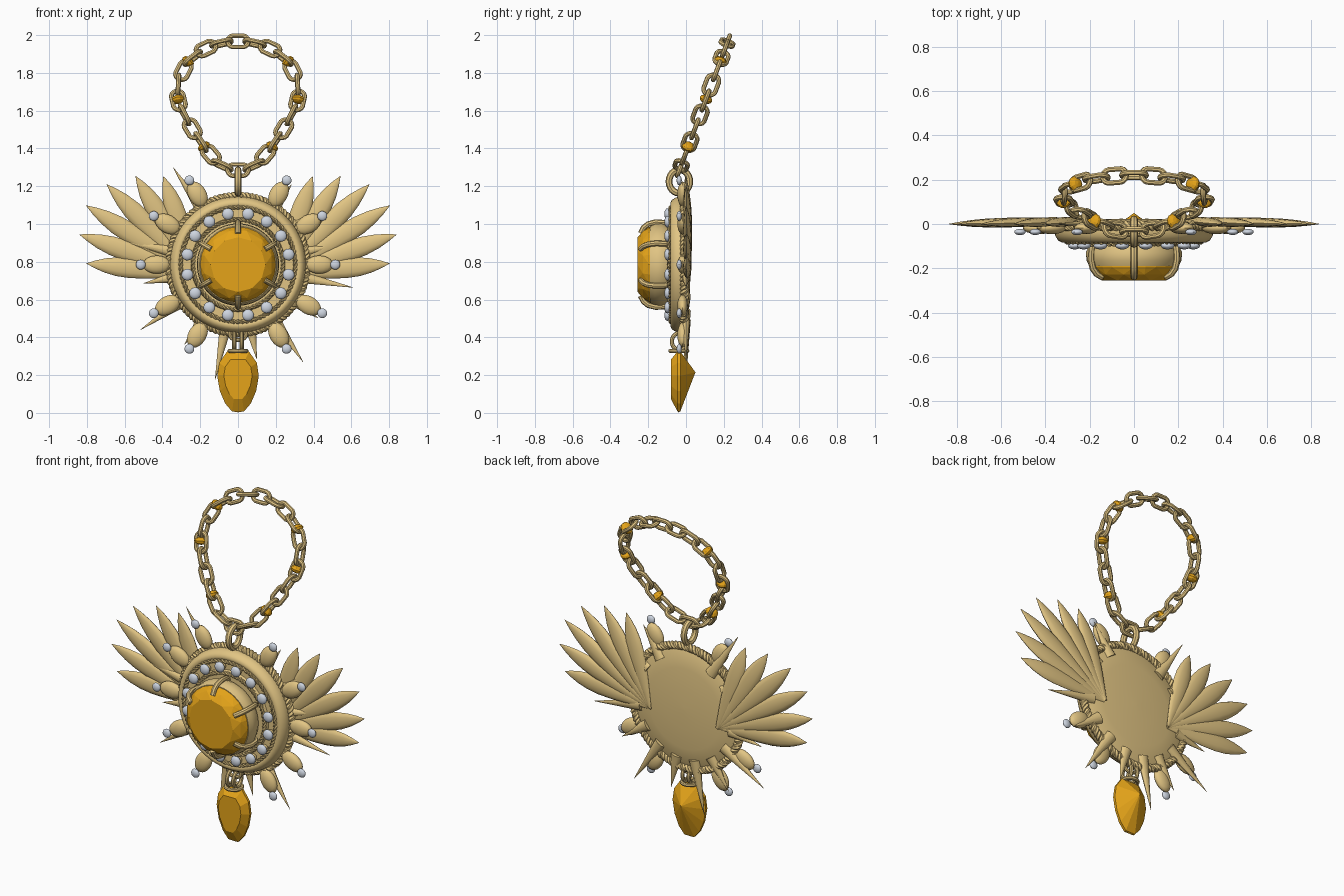
import bpy, bmesh
from math import sin, cos, pi, radians
from mathutils import Vector, Matrix

if "Cube" in bpy.data.objects:
    bpy.data.objects.remove(bpy.data.objects["Cube"])

CZ = 0.785  # medallion centre height


def material(name, rgb):
    m = bpy.data.materials.new(name)
    m.diffuse_color = (*rgb, 1)
    m.use_nodes = True
    m.node_tree.nodes["Principled BSDF"].inputs["Base Color"].default_value = m.diffuse_color
    return m


GOLD = material("gold", (0.76, 0.56, 0.23))
AMBER = material("amber", (0.78, 0.37, 0.01))
PEARL = material("pale_stone", (0.62, 0.67, 0.75))


def add(name, mesh, mat, matrix=None, smooth=True):
    if not mesh.materials:
        mesh.materials.append(mat)
    if smooth:
        mesh.shade_smooth()
        mesh.set_sharp_from_angle(angle=radians(40))
    ob = bpy.data.objects.new(name, mesh)
    bpy.context.collection.objects.link(ob)
    if matrix:
        ob.matrix_world = matrix
    return ob


def loft(name, rings, mat, closed=False, smooth=True, matrix=None):
    """Skin a list of equal-sized vertex rings; cap the ends unless closed."""
    bm = bmesh.new()
    vs = [[bm.verts.new(p) for p in r] for r in rings]
    n = len(vs[0])
    for i in range(len(vs) if closed else len(vs) - 1):
        a, b = vs[i], vs[(i + 1) % len(vs)]
        for j in range(n):
            bm.faces.new((a[j], a[(j + 1) % n], b[(j + 1) % n], b[j]))
    if not closed:
        bm.faces.new(vs[0][::-1])
        bm.faces.new(vs[-1])
    bmesh.ops.recalc_face_normals(bm, faces=bm.faces)
    me = bpy.data.meshes.new(name)
    bm.to_mesh(me)
    bm.free()
    return add(name, me, mat, matrix, smooth)


def lathe(name, prof, mat=GOLD, n=64):
    return loft(name, [[(r * cos(2 * pi * k / n), y, CZ + r * sin(2 * pi * k / n))
                        for k in range(n)] for r, y in prof], mat)


def tube_mesh(name, paths, r, closed=True, res=1):
    cu = bpy.data.curves.new(name, 'CURVE')
    cu.dimensions = '3D'
    cu.bevel_depth, cu.bevel_resolution, cu.use_fill_caps = r, res, True
    for pts in paths:
        s = cu.splines.new('POLY')
        s.points.add(len(pts) - 1)
        for p, q in zip(s.points, pts):
            p.co = (*q, 1)
        s.use_cyclic_u = closed
    tmp = bpy.data.objects.new(name, cu)
    me = bpy.data.meshes.new_from_object(tmp)
    bpy.data.objects.remove(tmp)
    return me


def ball(name, loc, scale, mat, rot=0, seg=16, rings=10, smooth=True, matrix=None):
    bm = bmesh.new()
    bmesh.ops.create_uvsphere(bm, u_segments=seg, v_segments=rings, radius=1)
    bm.transform(Matrix.Diagonal((*scale, 1)))
    me = bpy.data.meshes.new(name)
    bm.to_mesh(me)
    bm.free()
    m = matrix or Matrix.Translation(loc) @ Matrix.Rotation(-rot, 4, 'Y')
    return add(name, me, mat, m, smooth)


def hull(name, pts, mat):
    bm = bmesh.new()
    for p in pts:
        bm.verts.new(p)
    bmesh.ops.convex_hull(bm, input=bm.verts)
    me = bpy.data.meshes.new(name)
    bm.to_mesh(me)
    bm.free()
    return add(name, me, mat, None, False)


def polar(r, a, y):
    return Vector((r * cos(a), y, CZ + r * sin(a)))


def circle(r, y, n, off=0):
    return [polar(r, 2 * pi * (k + off) / n, y) for k in range(n)]


def rope(name, R, y, r, twists, n):
    paths = []
    for s in (0, pi):
        pts = []
        for k in range(n):
            a = 2 * pi * k / n
            pts.append(polar(R + r * cos(twists * a + s), a, y + r * sin(twists * a + s)))
        paths.append(pts)
    add(name, tube_mesh(name, paths, r * 1.05), GOLD)


# Medallion body: shallow domed back, raised rim, stone channel
lathe("medallion", [(0.001, 0.024), (0.12, 0.022), (0.24, 0.014), (0.33, 0.003), (0.355, -0.01),
                    (0.36, -0.03), (0.355, -0.055), (0.342, -0.075), (0.327, -0.083),
                    (0.312, -0.08), (0.302, -0.068), (0.25, -0.068), (0.24, -0.09), (0.001, -0.09)])
rope("outer_rope", 0.362, -0.008, 0.012, 48, 576)
rope("channel_rope", 0.303, -0.08, 0.006, 40, 400)
rope("inner_rope", 0.238, -0.09, 0.006, 36, 360)

# Bezel cup, centre gem and prongs
lathe("bezel_cup", [(0.17, -0.085), (0.205, -0.1), (0.218, -0.13), (0.214, -0.165),
                    (0.203, -0.19), (0.18, -0.19)])
hull("centre_gem", circle(0.2, -0.18, 24) + circle(0.2, -0.195, 24) + circle(0.183, -0.228, 12, 0.5)
     + circle(0.145, -0.256, 12) + circle(0.1, -0.13, 12), AMBER)
for k in range(6):
    a = radians(30 + 60 * k)
    pts = [polar(r, a, y) for r, y in ((0.2, -0.085), (0.222, -0.11), (0.225, -0.16),
                                       (0.215, -0.2), (0.195, -0.225), (0.165, -0.24))]
    add("prong", tube_mesh("prong", [pts], 0.015, False, 2), GOLD)

# Ring of sixteen stones
for k in range(16):
    a = radians(11.25 + 22.5 * k)
    ball("ring_stone", polar(0.273, a, -0.098), (0.031, 0.017, 0.031), PEARL, a)
    ball("stone_seat", polar(0.273, a, -0.078), (0.024, 0.02, 0.024), GOLD, a, 10, 6)

# Leaf-shaped buds tipped with stones
for k in range(12):
    if k in (3, 9):
        continue
    a = radians(30 * k)
    ball("bud", polar(0.43, a, -0.018), (0.073, 0.028, 0.048), GOLD, a)
    ball("bud_stone", polar(0.515, a, -0.036), (0.026, 0.014, 0.026), PEARL, a)

# Sun-ray spikes, alternating long and short
for k in range(16):
    if k in (3, 4):
        continue
    a = radians(11.25 + 22.5 * k)
    L = 0.62 if k % 2 else 0.51
    side = Vector((-sin(a), 0, cos(a)))
    rings = []
    for r, w in ((0.3, 0.036), (L, 0.001)):
        rings.append([polar(r, a, 0) + side * w * cos(t * pi / 6) + Vector((0, w * 0.7 * sin(t * pi / 6), 0))
                      for t in range(12)])
    loft("spike", rings, GOLD)

# Wings: six feathers per side fanning from one pivot
for s in (1, -1):
    for i, L in enumerate((0.585, 0.655, 0.69, 0.675, 0.615, 0.55)):
        a = radians(6 + 13.1 * i)
        d, side = Vector((cos(a), 0, sin(a))), Vector((-sin(a), 0, cos(a)))
        rings = []
        for t, w in ((0, 0.008), (0.15, 0.022), (0.3, 0.036), (0.45, 0.047), (0.6, 0.053), (0.72, 0.05),
                     (0.83, 0.038), (0.92, 0.021), (1, 0.001)):
            c = Vector((0.22, 0.014 * (1 - t) + 0.002 * i * (1 - t), 0.73)) + d * L * t
            ring = [c + side * w * cos(j * pi / 6) + Vector((0, w * 0.4 * sin(j * pi / 6), 0))
                    for j in range(12)]
            rings.append([(p.x * s, p.y, p.z) for p in ring])
        loft("feather", rings, GOLD)


def oval(cx, cy, cz, rx, ry, rz, n=24):
    """Oval loop: in XZ when ry is 0, in YZ when rx is 0, in XY when rz is 0."""
    return [(cx + rx * cos(t), cy + ry * (sin(t) if rz == 0 else cos(t)), cz + rz * sin(t))
            for t in (2 * pi * k / n for k in range(n))]


# Bail ring and the links and collar holding the drop
for name, o, r in (("bail_ring", oval(0, -0.035, 1.225, 0, 0.055, 0.062), 0.018),
                   ("drop_link_left", oval(-0.02, -0.035, 0.378, 0, 0.04, 0.045), 0.011),
                   ("drop_link_right", oval(0.02, -0.035, 0.378, 0, 0.04, 0.045), 0.011),
                   ("drop_hanger", oval(0, -0.03, 0.415, 0.042, 0, 0.03), 0.011),
                   ("drop_collar", oval(0, -0.038, 0.328, 0.045, 0.045, 0), 0.011)):
    add(name, tube_mesh(name, [o], r, True, 2), GOLD)

# Faceted pear drop: girdle outline, flat front table, pointed back
half = ((0.032, 0.008), (0.068, 0.05), (0.096, 0.115), (0.11, 0.195), (0.1, 0.265), (0.058, 0.325))
out = [(s * x, z) for x, z in half for s in (1, -1)]
hull("drop_gem", [(x, -0.03, z) for x, z in out] + [(x, -0.045, z) for x, z in out]
     + [(x * 0.68, -0.08, 0.2 + (z - 0.2) * 0.66) for x, z in out]
     + [(0, 0.05, 0.215), (0, -0.038, 0.003)], AMBER)

# Chain path: teardrop loop leaning backwards
rt = [(0, 1.285), (0.1, 1.315), (0.18, 1.41), (0.24, 1.5), (0.29, 1.59), (0.318, 1.66), (0.315, 1.76),
      (0.265, 1.86), (0.18, 1.925), (0.09, 1.957), (0, 1.967)]
loop = rt + [(-x, z) for x, z in rt[-2::-1]]
path = [Vector((x, -0.035 + (z - 1.285) * 0.375, z)) for x, z in loop]
total = sum((b - a).length for a, b in zip(path, path[1:]))


def at(s):
    s %= total
    for a, b in zip(path, path[1:]):
        l = (b - a).length
        if s <= l:
            return a.lerp(b, s / l)
        s -= l
    return path[-1]


NORMAL = Vector((0, -1, 0.375)).normalized()


def frame(s, roll=0):
    t = (at(s + 0.03) - at(s - 0.03)).normalized()
    m = Matrix((t, NORMAL.cross(t), NORMAL)).transposed().to_4x4()
    return Matrix.Translation(at(s)) @ m @ Matrix.Rotation(roll, 4, 'X')


# Chain links, alternately turned
N = 24
pitch = total / N
hl = pitch / 2 + 0.011
stadium = [((hl - 0.033) * (1 if cos(t) > 0 else -1) + 0.033 * cos(t), 0.033 * sin(t), 0)
           for t in (2 * pi * (k + 0.5) / 16 for k in range(16))]
link = tube_mesh("chain_link", [stadium], 0.0125, True, 2)
for k in range(N):
    add("chain_link", link, GOLD, frame(pitch * k, pi / 2 * (k % 2)))

# Amber rondelle beads along the chain
for i in (2, 5, 7):
    s = sum((b - a).length for a, b in zip(path[:i], path[1:i + 1]))
    for q in (s, total - s):
        ball("chain_bead", None, (0.036, 0.036, 0.022), AMBER, seg=10, rings=6, smooth=False,
             matrix=frame(q) @ Matrix.Rotation(pi / 2, 4, 'Y'))
